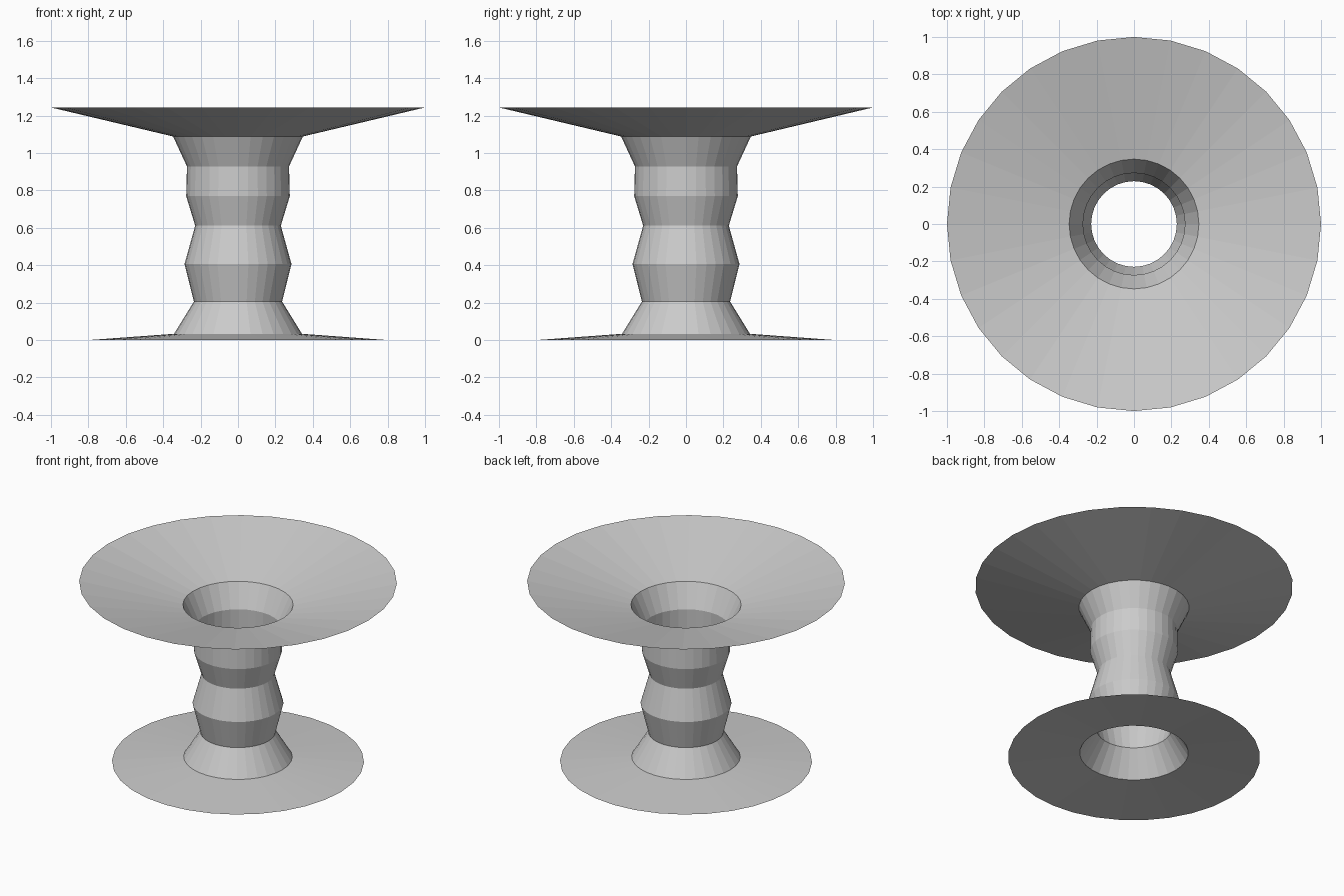
import bpy, bmesh
from math import cos, sin, tau

if "Cube" in bpy.data.objects:
    bpy.data.objects.remove(bpy.data.objects["Cube"])

SIDES = 32


def lathe(name, profile):
    """Spin an open (radius, height) profile into a flat-shaded thin shell."""
    bm = bmesh.new()
    rings = [[bm.verts.new((r * cos(tau * i / SIDES), r * sin(tau * i / SIDES), z))
              for i in range(SIDES)] for r, z in profile]
    for low, high in zip(rings, rings[1:]):
        for i in range(SIDES):
            j = (i + 1) % SIDES
            bm.faces.new((low[i], low[j], high[j], high[i]))
    mesh = bpy.data.meshes.new(name)
    bm.to_mesh(mesh)
    bm.free()
    obj = bpy.data.objects.new(name, mesh)
    bpy.context.collection.objects.link(obj)
    return obj


# Shallow foot flange, open in the middle
foot_edge = (0.342, 0.033)
lathe("base_flange", [(0.793, 0.0), foot_edge])

# Hollow faceted stem with two bulges
neck_edge = (0.347, 1.088)
lathe("stem", [foot_edge, (0.236, 0.205), (0.286, 0.406), (0.229, 0.611),
               (0.277, 0.769), (0.273, 0.928), neck_edge])

# Wide flared top dish, open in the middle
lathe("top_dish", [neck_edge, (1.0, 1.243)])
